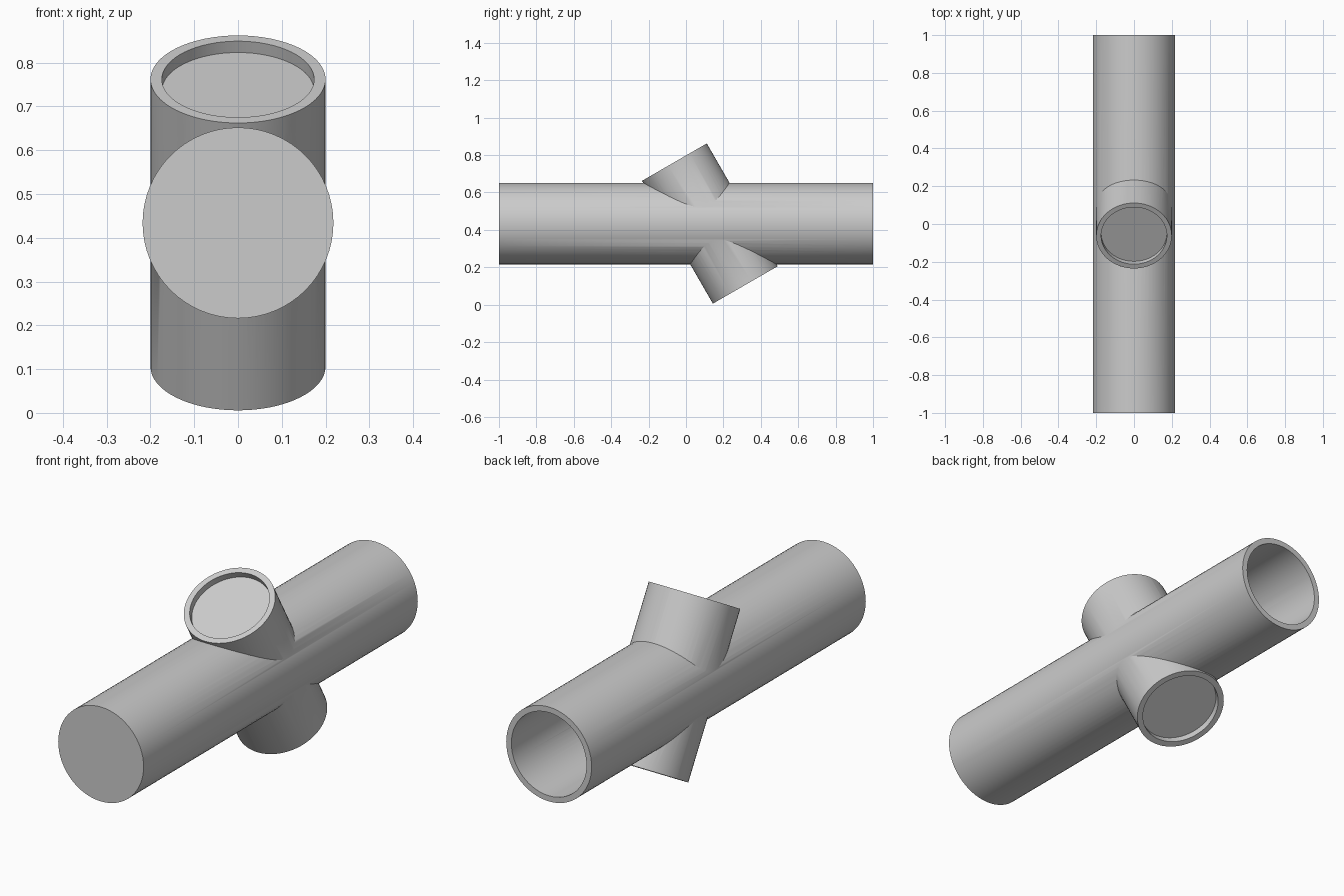
import bpy
import math
from mathutils import Vector

cube = bpy.data.objects.get("Cube")
if cube:
    bpy.data.objects.remove(cube, do_unlink=True)

# Single plain grey
grey = bpy.data.materials.new("plain grey")
grey.use_nodes = True
colour = (0.6, 0.6, 0.6, 1)
grey.diffuse_color = colour
grey.node_tree.nodes["Principled BSDF"].inputs["Base Color"].default_value = colour

MAIN_AXIS = Vector((0, 1, 0))
TILT = math.radians(30)
BRANCH_AXIS = Vector((0, -math.sin(TILT), math.cos(TILT)))
MAIN_CENTRE = Vector((0, 0, 0.434))
BRANCH_CENTRE = Vector((0, 0.1275, 0.434))
MAIN_R, BRANCH_R, WALL = 0.218, 0.2, 0.026
HALF = 0.379        # half length of the branch pipe
RECESS, CAP = 0.03, 0.01


def rod(name, centre, axis, radius, start, end):
    """Closed cylinder along an axis, between two distances from centre."""
    bpy.ops.mesh.primitive_cylinder_add(
        vertices=64, radius=radius, depth=end - start,
        location=centre + axis * (start + end) / 2,
        rotation=axis.to_track_quat('Z', 'Y').to_euler())
    obj = bpy.context.object
    obj.name = name
    obj.data.materials.append(grey)
    return obj


def combine(target, tool, operation):
    mod = target.modifiers.new("join", 'BOOLEAN')
    mod.operation = operation
    mod.solver = 'EXACT'
    mod.object = tool
    bpy.context.view_layer.objects.active = target
    bpy.ops.object.modifier_apply(modifier=mod.name)
    bpy.data.objects.remove(tool, do_unlink=True)


# Outer shell: long pipe crossed by the slanted branch
pipe = rod("cross_pipe", MAIN_CENTRE, MAIN_AXIS, MAIN_R, -1, 1)
combine(pipe, rod("branch", BRANCH_CENTRE, BRANCH_AXIS, BRANCH_R, -HALF, HALF), 'UNION')

# Main bore, closed at the front and open at the back
combine(pipe, rod("main_bore", MAIN_CENTRE, MAIN_AXIS, MAIN_R - WALL, -1 + CAP, 1.1), 'DIFFERENCE')

# Branch bore, leaving a thin cap set back from each end
inner = HALF - RECESS - CAP
combine(pipe, rod("branch_bore", BRANCH_CENTRE, BRANCH_AXIS, BRANCH_R - WALL, -inner, inner), 'DIFFERENCE')
for side in (1, -1):
    combine(pipe, rod("end_recess", BRANCH_CENTRE, BRANCH_AXIS * side,
                      BRANCH_R - WALL, HALF - RECESS, HALF + 0.1), 'DIFFERENCE')

# Smooth walls with crisp rims
bpy.ops.object.select_all(action='DESELECT')
pipe.select_set(True)
bpy.context.view_layer.objects.active = pipe
bpy.ops.object.shade_smooth_by_angle(angle=math.radians(30))
